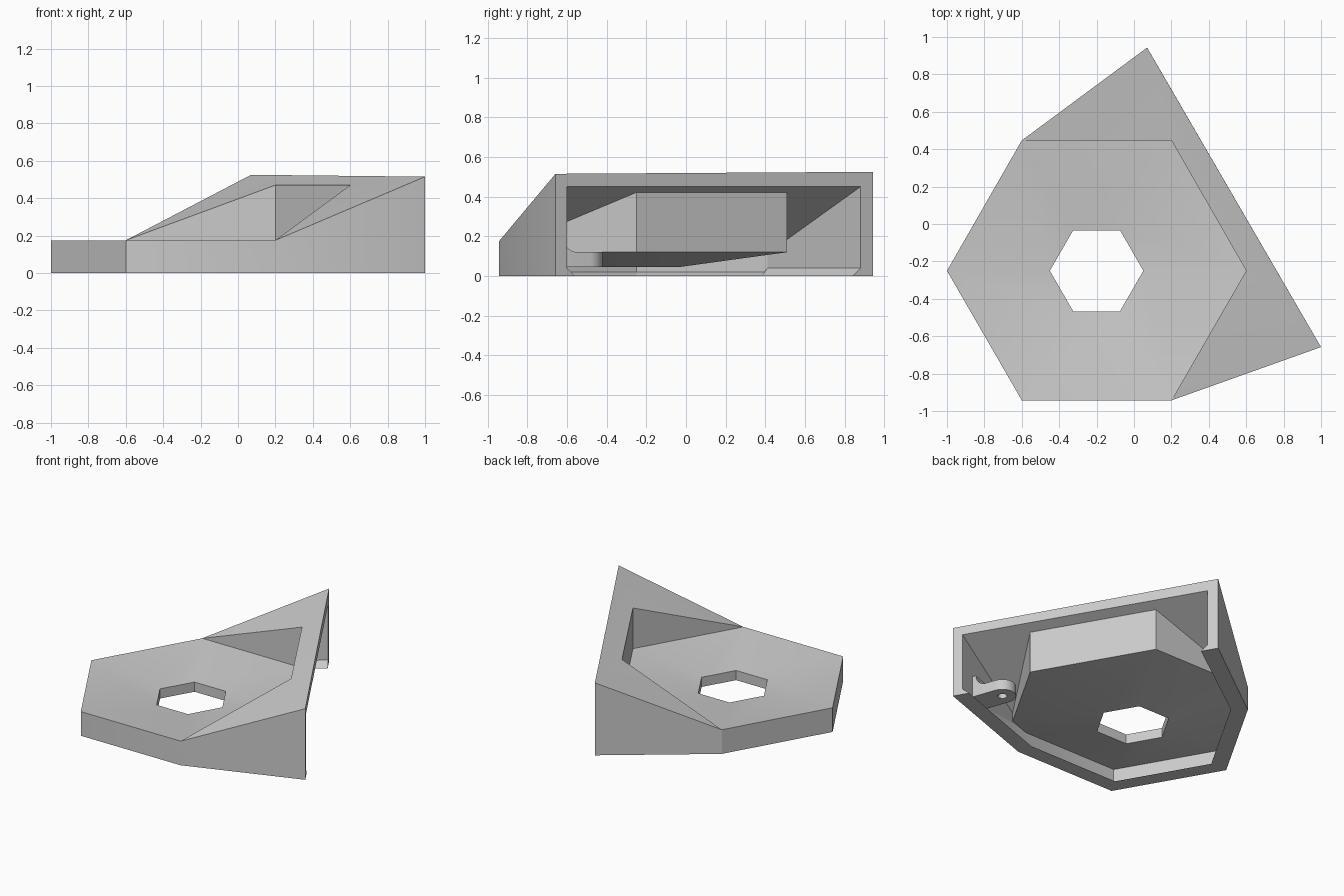
import bpy, bmesh, math
from mathutils import Vector

if "Cube" in bpy.data.objects:
    bpy.data.objects.remove(bpy.data.objects["Cube"], do_unlink=True)

grey = bpy.data.materials.new("plain grey")
grey.use_nodes = True
grey.diffuse_color = (0.6, 0.6, 0.6, 1)
grey.node_tree.nodes["Principled BSDF"].inputs["Base Color"].default_value = grey.diffuse_color


def finish(bm, name):
    bmesh.ops.recalc_face_normals(bm, faces=bm.faces)
    mesh = bpy.data.meshes.new(name)
    bm.to_mesh(mesh)
    bm.free()
    mesh.materials.append(grey)
    mesh.shade_smooth()
    mesh.set_sharp_from_angle(angle=math.radians(20))
    obj = bpy.data.objects.new(name, mesh)
    bpy.context.collection.objects.link(obj)


def loop_edges(bm, verts):
    return [bm.edges.get(pair) or bm.edges.new(pair)
            for pair in zip(verts, verts[1:] + verts[:1])]


def fill(bm, outer, hole):
    bmesh.ops.triangle_fill(bm, use_beauty=True,
                            edges=loop_edges(bm, outer) + loop_edges(bm, hole))


def side_walls(bm, low, high):
    n = len(low)
    for i in range(n):
        j = (i + 1) % n
        bm.faces.new((low[i], low[j], high[j], high[i]))


# Plan points: outer corners, pocket corners and inside corners
plan = {
    "L": (-1, -.25), "A": (-.6, .447), "B": (.07, .943),
    "C": (1, -.658), "D": (.2, -.943), "F": (-.6, -.943),
    "P": (.2, .447), "Q": (.6, -.25),
    "l": (-.925, -.25), "a": (-.544, .411), "b": (.107, .88),
    "c": (.966, -.6), "d": (.19, -.878), "f": (-.563, -.878),
    "k": (-.41, .51), "p": (.24, .51), "q": (.68, -.25), "e": (.353, -.819),
}
DECK, PAD = .175, .12
HOLE_TOP, HOLE_LOW = .115, .045


def roof(x, y):
    return .45 + .42 * (.866 * x + .5 * y - .533)


# Hollow shell with tilted wing, dished hexagon deck and open back
bm = bmesh.new()


def points(names, height):
    made = {}
    for n in names:
        x, y = plan[n]
        made[n] = bm.verts.new((x, y, height(x, y) if callable(height) else height))
    return made


base = points("LABCDFlabcdf", 0)
deck = points("LAPQDF", DECK)
rise = points("BCPQ", .525)
rise["C"].co.z = .515
rise["P"].co.z = rise["Q"].co.z = .47
floor = points("lakpqedf", PAD)
ceil = points("kpqecb", roof)


def face(*verts):
    bm.faces.new(verts)


def hexagon(z):
    turns = [i * math.pi / 3 for i in range(6)]
    return [bm.verts.new((-.2 + .25 * math.cos(t), -.25 + .25 * math.sin(t), z))
            for t in turns]


hole_top, hole_low = hexagon(HOLE_TOP), hexagon(HOLE_LOW)
side_walls(bm, [deck[n] for n in "QPALFD"], hole_top)
fill(bm, [floor[n] for n in "lakpqedf"], hole_low)
side_walls(bm, hole_low, hole_top)

# Outer walls
for m, n in ("LA", "FL", "DF"):
    face(base[m], base[n], deck[n], deck[m])
face(base["A"], base["B"], rise["B"], deck["A"])
face(base["C"], base["D"], deck["D"], rise["C"])
# Wing slope and pocket walls
face(deck["A"], rise["B"], rise["P"])
face(rise["B"], rise["C"], rise["Q"], rise["P"])
face(rise["C"], deck["D"], rise["Q"])
face(deck["A"], deck["P"], rise["P"])
face(deck["P"], deck["Q"], rise["Q"], rise["P"])
face(deck["Q"], deck["D"], rise["Q"])
# Inside walls, inside of pocket and ceiling
for m, n in ("la", "fl", "df"):
    face(base[m], base[n], floor[n], floor[m])
face(base["a"], base["b"], ceil["b"], ceil["k"], floor["k"], floor["a"])
face(base["d"], base["c"], ceil["c"], ceil["e"], floor["e"], floor["d"])
for m, n in ("kp", "pq", "qe"):
    face(floor[m], floor[n], ceil[n], ceil[m])
face(ceil["k"], ceil["b"], ceil["p"])
face(ceil["b"], ceil["c"], ceil["q"], ceil["p"])
face(ceil["c"], ceil["e"], ceil["q"])
# Frame of the open back and bottom rim
face(base["B"], rise["B"], rise["C"], base["C"], base["c"], ceil["c"], ceil["b"], base["b"])
for rim in ("LAal", "ABba", "CDdc", "DFfd", "FLlf"):
    face(*[base[n] for n in rim])
finish(bm, "shell")

# Flared foot wedges along the insides of the walls, mitred at the corners
across = (Vector(plan["c"]) - Vector(plan["b"])).normalized()
flare = {
    "a": Vector((.745, -.665)), "b": across, "c": -across,
    "d": Vector((-.17, 1)), "f": Vector((.577, 1)), "l": Vector((1.155, 0)),
}
for name, pair, height in (("left_foot", "ab", .04), ("right_foot", "dc", .04),
                           ("rear_foot", "la", .02), ("side_foot", "fl", .02),
                           ("front_foot", "df", .02)):
    bm = bmesh.new()
    ends = []
    for n in pair:
        p = Vector(plan[n])
        section = [(p, 0), (p + flare[n] * .046, 0), (p, height)]
        ends.append([bm.verts.new((*q, z)) for q, z in section])
    for ring in ends:
        bm.faces.new(ring)
    side_walls(bm, *ends)
    finish(bm, name)

# Screw tab with round end and hole
centre, out = Vector((.70, -.51)), Vector((.336, -.942))
side = Vector((-out.y, out.x))
RADIUS, REACH = .09, .18


def place(d, w):
    return centre + out * d + side * w


def tab_ring(bm, z):
    outline = [place(REACH, -RADIUS)]
    for i in range(17):
        t = math.pi * i / 16
        outline.append(place(-RADIUS * math.sin(t), -RADIUS * math.cos(t)))
    outline.append(place(REACH, RADIUS))
    hole = [place(.03 * math.cos(i * math.pi / 12), .03 * math.sin(i * math.pi / 12))
            for i in range(24)]
    return [[bm.verts.new((*p, z)) for p in ring] for ring in (outline, hole)]


bm = bmesh.new()
low, high = tab_ring(bm, HOLE_LOW), tab_ring(bm, PAD)
for ring in (low, high):
    fill(bm, *ring)
for i in (0, 1):
    side_walls(bm, low[i], high[i])
finish(bm, "screw_tab")

# Curved fillet between tab and wall
bm = bmesh.new()
BEND, FOOT = .08, .07
profile = [(REACH, PAD - .005), (FOOT, PAD - .005)]
for i in range(9):
    t = math.pi / 2 * i / 8
    profile.append((FOOT + BEND * math.sin(t), PAD + BEND * (1 - math.cos(t))))
profile.append((REACH, PAD + BEND))
ends = [[bm.verts.new((*place(d, w), z)) for d, z in profile] for w in (-RADIUS, RADIUS)]
for end in ends:
    bm.faces.new(end)
side_walls(bm, *ends)
finish(bm, "tab_fillet")
